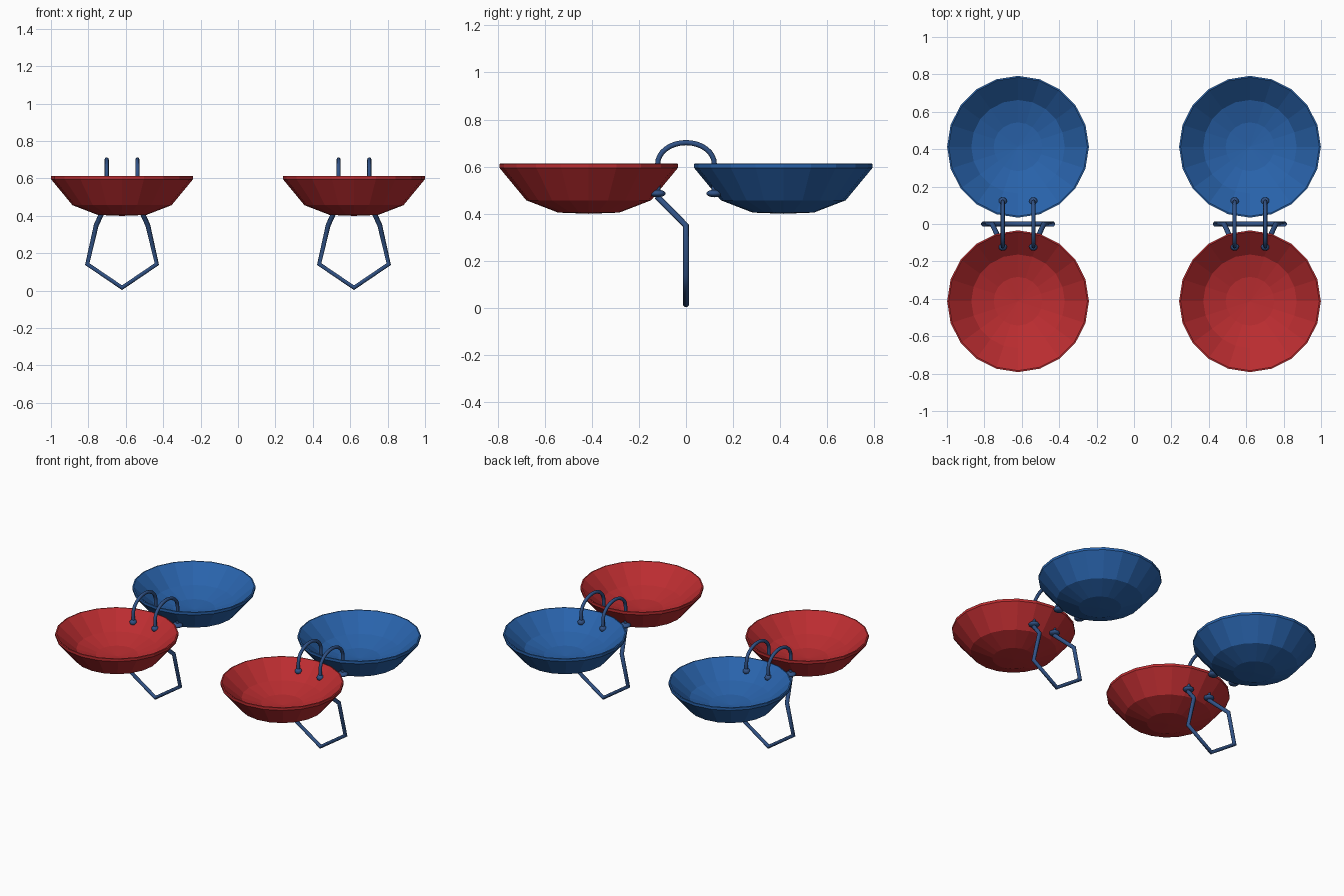
import bpy, bmesh
from math import sin, cos, pi

if "Cube" in bpy.data.objects:
    bpy.data.objects.remove(bpy.data.objects["Cube"])


def material(name, rgb):
    m = bpy.data.materials.new(name)
    m.diffuse_color = (*rgb, 1)
    m.use_nodes = True
    m.node_tree.nodes["Principled BSDF"].inputs["Base Color"].default_value = m.diffuse_color
    return m


RED = material("red", (0.50, 0.026, 0.03))
BLUE = material("blue", (0.022, 0.125, 0.41))
STEEL = material("steel_blue", (0.03, 0.085, 0.24))


def finish(bm, name, mat, smooth=False):
    bmesh.ops.recalc_face_normals(bm, faces=bm.faces)
    for f in bm.faces:
        f.smooth = smooth
    me = bpy.data.meshes.new(name)
    bm.to_mesh(me)
    bm.free()
    me.materials.append(mat)
    ob = bpy.data.objects.new(name, me)
    bpy.context.collection.objects.link(ob)
    return ob


def bowl(name, x, y, mat, sides=20):
    # outer shell, rim, then the shallower inner dish, as (radius, z)
    profile = [(0, 0.40), (0.13, 0.405), (0.265, 0.457), (0.379, 0.595), (0.379, 0.612),
               (0.371, 0.613), (0.25, 0.507), (0.13, 0.467), (0, 0.455)]
    bm = bmesh.new()
    rings = []
    for r, z in profile:
        n = sides if r else 1
        rings.append([bm.verts.new((x + r * cos(2 * pi * i / sides),
                                    y + r * sin(2 * pi * i / sides), z)) for i in range(n)])
    for a, b in zip(rings, rings[1:]):
        for i in range(sides):
            j = (i + 1) % sides
            quad = [a[i % len(a)], a[j % len(a)], b[j % len(b)], b[i % len(b)]]
            bm.faces.new(list(dict.fromkeys(quad)))
    return finish(bm, name, mat)


def tube(name, points, radius):
    cu = bpy.data.curves.new(name, 'CURVE')
    cu.dimensions = '3D'
    cu.bevel_depth = radius
    cu.bevel_resolution = 2
    cu.use_fill_caps = True
    sp = cu.splines.new('POLY')
    sp.points.add(len(points) - 1)
    for p, co in zip(sp.points, points):
        p.co = (*co, 1)
    cu.materials.append(STEEL)
    ob = bpy.data.objects.new(name, cu)
    bpy.context.collection.objects.link(ob)
    return ob


def knob(name, loc, radius, height):
    bm = bmesh.new()
    bmesh.ops.create_uvsphere(bm, u_segments=12, v_segments=8, radius=1)
    bmesh.ops.scale(bm, vec=(radius, radius, height), verts=bm.verts)
    bmesh.ops.translate(bm, vec=loc, verts=bm.verts)
    return finish(bm, name, STEEL, True)


for side, cx in (("left", -0.62), ("right", 0.62)):
    # bowls
    bowl(side + "_front_bowl", cx, -0.413, RED)
    bowl(side + "_back_bowl", cx, 0.413, BLUE)

    # arched link rods and their fixings
    for k, s in enumerate((-1, 1)):
        x = cx + s * 0.082
        arch = [(x, 0.12 * cos(pi * i / 16), 0.612 + 0.09 * sin(pi * i / 16)) for i in range(17)]
        tube(f"{side}_link_rod_{k}", [(x, 0.12, 0.485)] + arch + [(x, -0.12, 0.485)], 0.011)
        for end, y in (("front", -0.12), ("back", 0.12)):
            knob(f"{side}_{end}_washer_{k}", (x, y, 0.486), 0.034, 0.016)
            knob(f"{side}_{end}_collar_{k}", (x, y, 0.553), 0.023, 0.02)

    # bent wire stirrup hanging below
    half = [(0.082, -0.122, 0.472), (0.138, 0, 0.35), (0.186, 0, 0.142)]
    path = [(cx - x, y, z) for x, y, z in half] + [(cx, 0, 0.016)]
    path += [(cx + x, y, z) for x, y, z in reversed(half)]
    tube(side + "_stirrup", path, 0.0135)
